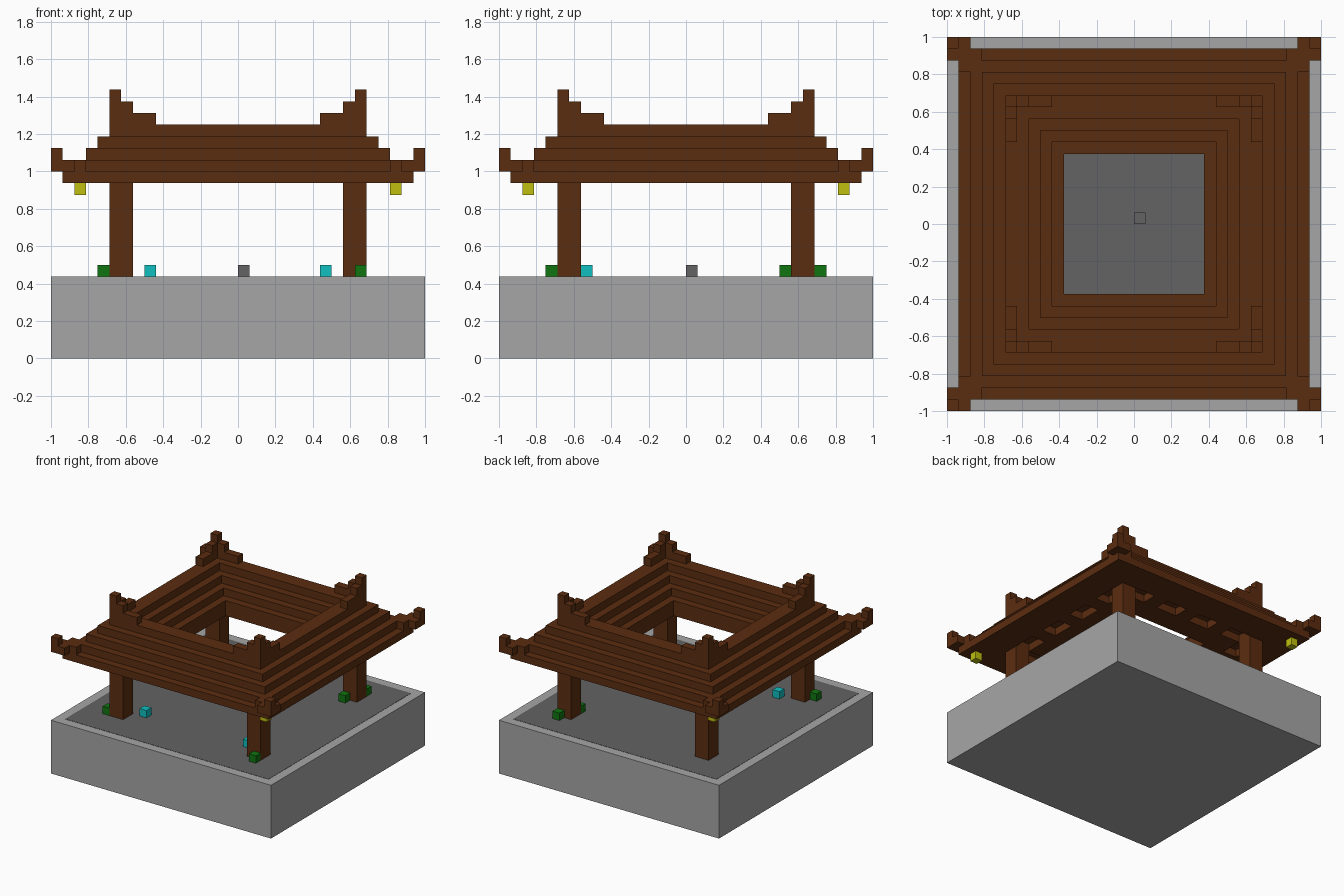
import bpy
import bmesh
from mathutils import Matrix, Vector

U = 1 / 16  # one block

default = bpy.data.objects.get("Cube")
if default:
    bpy.data.objects.remove(default, do_unlink=True)


def material(name, rgb):
    mat = bpy.data.materials.new(name)
    mat.use_nodes = True
    mat.diffuse_color = (*rgb, 1)
    mat.node_tree.nodes["Principled BSDF"].inputs["Base Color"].default_value = (*rgb, 1)
    return mat


LIGHT_STONE = material("light stone", (0.38, 0.38, 0.38))
DARK_STONE = material("dark stone", (0.125, 0.125, 0.125))
WOOD = material("brown wood", (0.105, 0.026, 0.005))
GREEN = material("leaf green", (0.005, 0.175, 0.005))
CYAN = material("cyan flower", (0.005, 0.52, 0.52))
YELLOW = material("lantern yellow", (0.52, 0.52, 0.005))


def finish(name, bm, mat):
    bmesh.ops.recalc_face_normals(bm, faces=bm.faces)
    mesh = bpy.data.meshes.new(name)
    bm.to_mesh(mesh)
    bm.free()
    mesh.materials.append(mat)
    obj = bpy.data.objects.new(name, mesh)
    bpy.context.collection.objects.link(obj)
    return obj


def boxes(name, mat, spans):
    """Each span is a low and a high corner, in blocks."""
    bm = bmesh.new()
    for low, high in spans:
        low, high = Vector(low) * U, Vector(high) * U
        size = Matrix.Diagonal((*(high - low), 1))
        bmesh.ops.create_cube(bm, size=1, matrix=Matrix.Translation((low + high) / 2) @ size)
    return finish(name, bm, mat)


def block(name, mat, x, y, z):
    return boxes(name, mat, [((x, y, z), (x + 1, y + 1, z + 1))])


def corner_span(sx, sy, low, high):
    """Mirror a span into the chosen quadrant."""
    xs = sorted((sx * low[0], sx * high[0]))
    ys = sorted((sy * low[1], sy * high[1]))
    return (xs[0], ys[0], low[2]), (xs[1], ys[1], high[2])


CORNERS = {"front_left": (1, -1), "front_right": (-1, -1),
           "back_left": (1, 1), "back_right": (-1, 1)}

# Plinth with a thin dark floor
boxes("stone_plinth", LIGHT_STONE, [((-16, -16, 0), (16, 16, 7))])
boxes("floor", DARK_STONE, [((-14.8, -14.8, 6.98), (14.8, 14.8, 7.03))])
block("floor_stone", DARK_STONE, 0, 0, 7)

# Stepped roof: a closed profile swept round a square
profile = [(15, 15)]
for step in range(5):
    profile += [(15 - step, 16 + step)]
    if step < 4:
        profile += [(14 - step, 16 + step)]
for step in range(4):
    profile += [(9 - step, 20 - step), (9 - step, 19 - step)]
profile[-1] = (6, 15)
profile += [(9, 15), (9, 16), (11, 16), (11, 15)]  # channel under the roof

bm = bmesh.new()
loops = [[bm.verts.new((sx * r * U, sy * r * U, z * U)) for r, z in profile]
         for sx, sy in ((1, 1), (-1, 1), (-1, -1), (1, -1))]
for i, loop in enumerate(loops):
    following = loops[(i + 1) % 4]
    for j in range(len(profile)):
        k = (j + 1) % len(profile)
        bm.faces.new((loop[j], loop[k], following[k], following[j]))
finish("stepped_roof", bm, WOOD)

# Bars dividing the channel into coffers
bars = []
for t in (-6, -1, 4):
    for side in (-11, 9):
        bars.append(((t, side, 15), (t + 2, side + 2, 16)))
        bars.append(((side, t, 15), (side + 2, t + 2, 16)))
boxes("ceiling_bars", WOOD, bars)

# Pillars, ridge finials and upturned eaves at each corner
for label, (sx, sy) in CORNERS.items():
    boxes(f"pillar_{label}", WOOD,
          [corner_span(sx, sy, (9, 9, 7), (11, 11, 16))])

    finial = [((7, 10, 20), (11, 11, 21)), ((10, 7, 20), (11, 10, 21)),
              ((9, 10, 21), (11, 11, 22)), ((10, 9, 21), (11, 10, 22)),
              ((10, 10, 22), (11, 11, 23))]
    boxes(f"ridge_finial_{label}", WOOD,
          [corner_span(sx, sy, *span) for span in finial])

    eave = [((14, 14, 16), (16, 16, 17)), ((13, 14, 16), (14, 15, 17)),
            ((14, 13, 16), (15, 14, 17)), ((15, 15, 17), (16, 16, 18))]
    boxes(f"eave_tip_{label}", WOOD,
          [corner_span(sx, sy, *span) for span in eave])

# Lanterns under two opposite corners
block("lantern_front", YELLOW, 13, -14, 14)
block("lantern_back", YELLOW, -14, 13, 14)

# Plants around the pillars
for i, (x, y) in enumerate([(10, -12), (-12, -11), (9, 8), (10, 11)]):
    block(f"shrub_{i + 1}", GREEN, x, y, 7)
for i, (x, y) in enumerate([(-8, -9), (7, -9)]):
    block(f"flower_{i + 1}", CYAN, x, y, 7)
